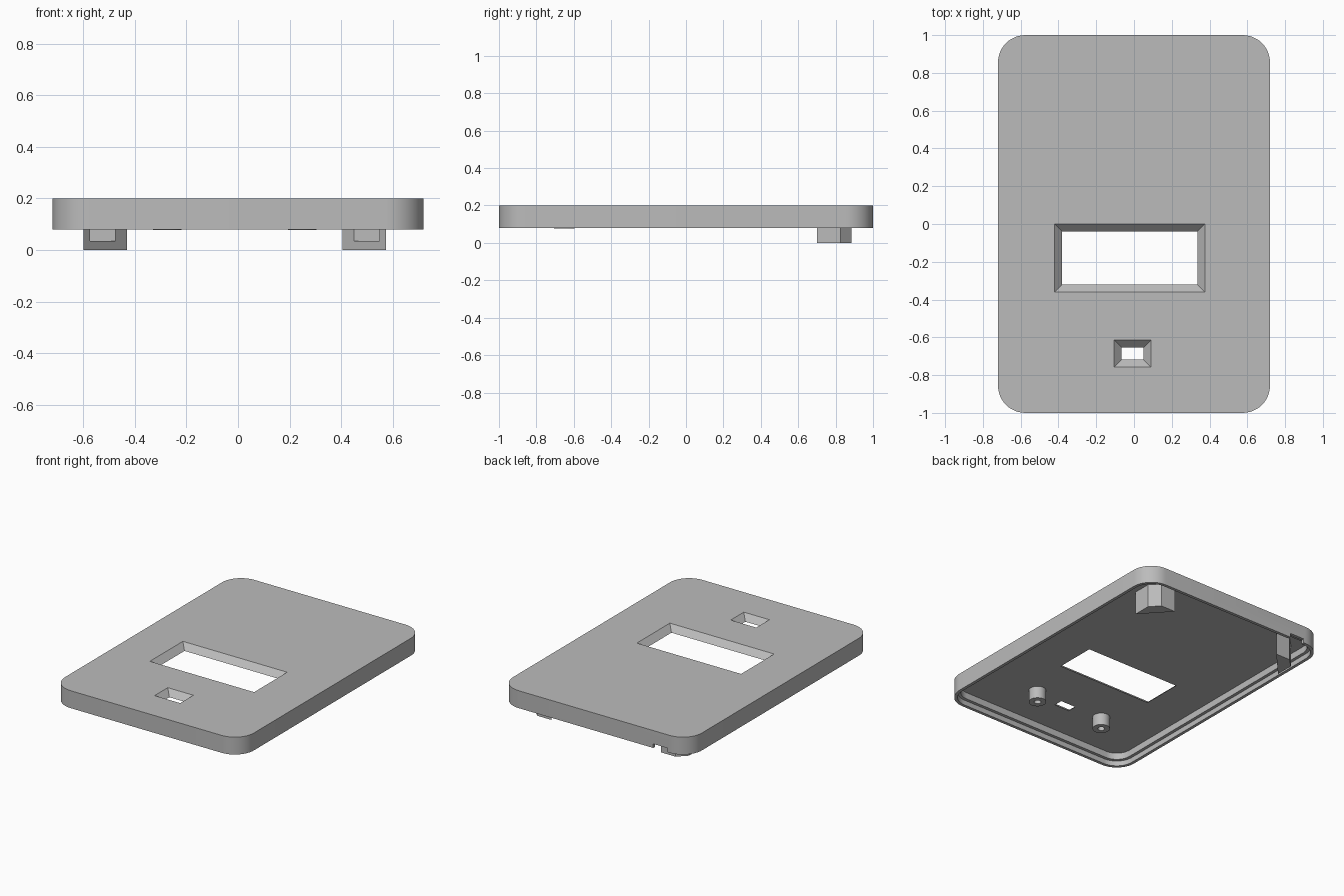
import bpy, bmesh, math

if "Cube" in bpy.data.objects:
    bpy.data.objects.remove(bpy.data.objects["Cube"])

grey = bpy.data.materials.new("plain grey")
grey.use_nodes = True
GREY = (0.5, 0.5, 0.5, 1)
grey.diffuse_color = GREY
grey.node_tree.nodes["Principled BSDF"].inputs["Base Color"].default_value = GREY

AXIS = -0.0125          # fittings are mirrored about this x


def loft(name, bottom, top, z0, z1):
    """Solid between two matching outlines."""
    bm = bmesh.new()
    low = [bm.verts.new((x, y, z0)) for x, y in bottom]
    high = [bm.verts.new((x, y, z1)) for x, y in top]
    bm.faces.new(low)
    bm.faces.new(high)
    n = len(low)
    for i in range(n):
        j = (i + 1) % n
        bm.faces.new((low[i], low[j], high[j], high[i]))
    bmesh.ops.recalc_face_normals(bm, faces=bm.faces)
    mesh = bpy.data.meshes.new(name)
    bm.to_mesh(mesh)
    bm.free()
    mesh.materials.append(grey)
    ob = bpy.data.objects.new(name, mesh)
    bpy.context.collection.objects.link(ob)
    return ob


def prism(name, outline, z0, z1):
    return loft(name, outline, outline, z0, z1)


def rect(x0, x1, y0, y1, grow=0):
    x0, x1, y0, y1 = x0 - grow, x1 + grow, y0 - grow, y1 + grow
    return [(x0, y0), (x1, y0), (x1, y1), (x0, y1)]


def circle(x, y, r, n=32):
    return [(x + r * math.cos(math.tau * i / n), y + r * math.sin(math.tau * i / n))
            for i in range(n)]


def rounded(inset, steps=12):
    """Case outline, moved inwards by inset."""
    r, cx, cy = 0.145 - inset, 0.575, 0.855
    pts = []
    for q, (sx, sy) in enumerate([(1, 1), (-1, 1), (-1, -1), (1, -1)]):
        for i in range(steps + 1):
            a = math.pi / 2 * (q + i / steps)
            pts.append((sx * cx + r * math.cos(a), sy * cy + r * math.sin(a)))
    return pts


def cut(ob, cutter):
    cutter.hide_render = True
    mod = ob.modifiers.new("cut", "BOOLEAN")
    mod.operation, mod.solver, mod.object = "DIFFERENCE", "EXACT", cutter
    bpy.context.view_layer.objects.active = ob
    bpy.ops.object.modifier_apply(modifier=mod.name)
    bpy.data.objects.remove(cutter)


def smooth(ob):
    bpy.ops.object.select_all(action="DESELECT")
    ob.select_set(True)
    bpy.context.view_layer.objects.active = ob
    bpy.ops.object.shade_smooth_by_angle(angle=math.radians(30))


# Lid shell: hollow underside with a stepped rim
lid = prism("lid_shell", rounded(0), 0.08, 0.2)
cut(lid, prism("cavity", rounded(0.042), 0.02, 0.16))
cut(lid, prism("rim_step", rounded(0.021), 0.02, 0.115))

# Bevelled window openings, wider at the top face
for x0, x1, y0, y1 in [(-0.38, 0.335, -0.32, -0.04), (-0.065, 0.05, -0.718, -0.655)]:
    cut(lid, loft("window", rect(x0, x1, y0, y1, -0.01),
                  rect(x0, x1, y0, y1, 0.05), 0.15, 0.21))

# Small notch in the back rim
cut(lid, prism("notch", rect(-0.56, -0.45, 0.9, 1.1), 0.02, 0.108))
smooth(lid)

# Mirrored fittings under the lid
for side, s in (("right", -1), ("left", 1)):
    def place(pts):
        return [(AXIS + s * (x - AXIS), y) for x, y in pts]

    # Hollow screw post
    post = prism(side + "_screw_post", place(circle(0.25, -0.65, 0.055)), 0.077, 0.165)
    cut(post, prism("bore", place(circle(0.25, -0.65, 0.022)), 0.02, 0.15))
    smooth(post)

    # Corner hook with a diagonal inner face and a pocket in it
    outline = [(0.575, 0.7), (0.575, 0.825), (0.515, 0.885), (0.405, 0.885)]
    hook = prism(side + "_corner_hook", place(outline), 0, 0.165)
    cut(hook, prism("pocket", place(rect(0.45, 0.55, 0.6, 0.84)), 0.035, 0.13))
